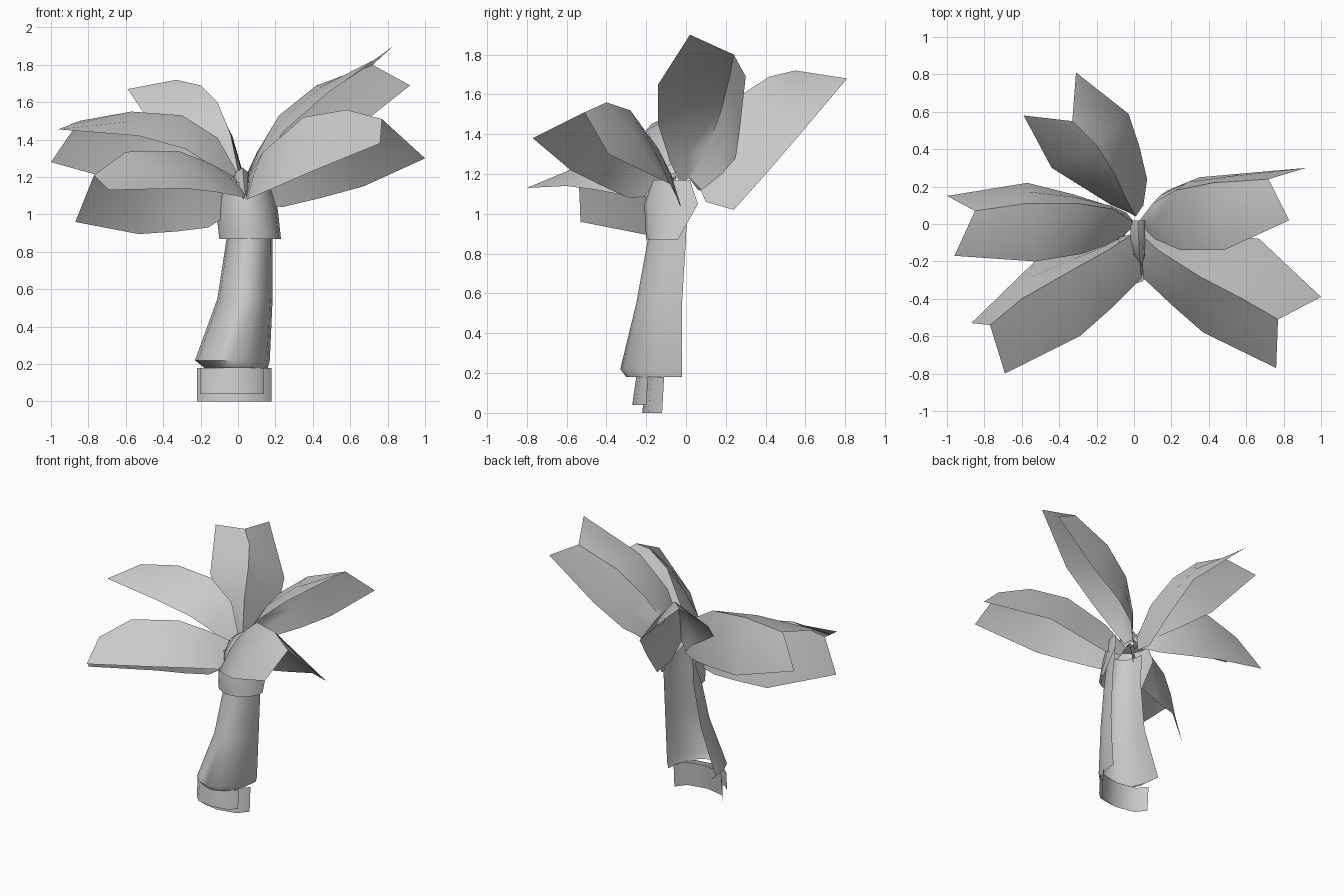
import bpy, math
from mathutils import Vector

grey = bpy.data.materials.new("matte_grey")
grey.diffuse_color = (0.6, 0.6, 0.6, 1)


def grid_object(name, rows, angle=50):
    """Skin a grid of points (rows of equal length) as one sheet."""
    n = len(rows[0])
    verts = [tuple(p) for r in rows for p in r]
    faces = [(i * n + j, i * n + j + 1, (i + 1) * n + j + 1, (i + 1) * n + j)
             for i in range(len(rows) - 1) for j in range(n - 1)]
    mesh = bpy.data.meshes.new(name)
    mesh.from_pydata(verts, [], faces)
    mesh.materials.append(grey)
    ob = bpy.data.objects.new(name, mesh)
    bpy.context.collection.objects.link(ob)
    bpy.ops.object.select_all(action='DESELECT')
    ob.select_set(True)
    bpy.context.view_layer.objects.active = ob
    bpy.ops.object.shade_smooth_by_angle(angle=math.radians(angle))
    return ob


def leaf(name, left, spine, right, bulge=0.025):
    """Folded leaf: two edges and a ridge, with slightly arched halves."""
    rows = []
    for i, (a, s, b) in enumerate(zip(left, spine, right)):
        a, s, b = Vector(a), Vector(s), Vector(b)
        k = bulge if 0 < i < len(spine) - 1 else 0
        ma, mb = (a + s) / 2, (b + s) / 2
        ma += ((a - b).normalized() + Vector((0, 0, 1))) * k
        mb += ((b - a).normalized() + Vector((0, 0, 1))) * k
        rows.append((b, mb, s, ma, a))
    return grid_object(name, rows, 65)


def shell(name, rings, segs=8):
    """Half tube open at the back; ring = (z, x_min, x_max, y_front, y_back)."""
    rows = []
    for z, x0, x1, yf, yb in rings:
        row = []
        for k in range(segs + 1):
            t = math.pi * k / segs
            row.append(((x0 + x1) / 2 - (x1 - x0) / 2 * math.cos(t),
                        yb + (yf - yb) * math.sin(t), z))
        rows.append(row)
    return grid_object(name, rows)


# Trunk, collar and the two bent strips under the trunk
shell("trunk", [(0.18, -0.18, 0.16, -0.30, -0.02), (0.22, -0.23, 0.17, -0.33, -0.02),
                (0.55, -0.11, 0.185, -0.25, -0.02), (0.88, -0.06, 0.185, -0.19, 0.0),
                (1.10, -0.06, 0.17, -0.15, 0.01)])
shell("collar", [(0.87, -0.10, 0.23, -0.20, -0.04), (1.05, -0.12, 0.21, -0.21, 0.06),
                 (1.17, -0.11, 0.18, -0.17, 0.02)])
shell("base_strip_front", [(0.04, -0.20, 0.14, -0.27, -0.20), (0.18, -0.20, 0.14, -0.25, -0.19)], 4)
shell("base_strip_back", [(0.00, -0.22, 0.18, -0.22, -0.12), (0.18, -0.22, 0.18, -0.20, -0.11)], 4)

# Leaves: left edge, ridge, right edge from the crown outwards
leaf("leaf_front_right",
     [(0.10, -0.02, 1.05), (0.24, -0.03, 1.04), (0.45, -0.05, 1.09), (0.67, -0.08, 1.15), (1.0, -0.39, 1.30)],
     [(0.03, -0.05, 1.15), (0.13, -0.14, 1.33), (0.35, -0.28, 1.52), (0.58, -0.40, 1.56), (0.77, -0.51, 1.51)],
     [(0.04, -0.15, 1.09), (0.05, -0.29, 1.08), (0.21, -0.44, 1.15), (0.37, -0.58, 1.22), (0.76, -0.77, 1.38)], 0.01)
leaf("leaf_back_right",
     [(0.08, 0.08, 1.12), (0.18, 0.18, 1.20), (0.35, 0.25, 1.28), (0.58, 0.27, 1.42), (0.92, 0.30, 1.69)],
     [(0.03, 0.02, 1.18), (0.10, 0.11, 1.33), (0.22, 0.18, 1.53), (0.42, 0.22, 1.69), (0.72, 0.24, 1.80)],
     [(0.06, -0.03, 1.16), (0.11, -0.08, 1.26), (0.25, -0.14, 1.45), (0.48, -0.14, 1.65), (0.83, 0.02, 1.90)], 0.01)
leaf("leaf_back_left",
     [(-0.06, 0.08, 1.15), (-0.12, 0.10, 1.22), (-0.28, 0.20, 1.33), (-0.44, 0.30, 1.45), (-0.59, 0.58, 1.67)],
     [(0.01, 0.04, 1.19), (-0.04, 0.13, 1.43), (-0.11, 0.28, 1.60), (-0.20, 0.42, 1.69), (-0.33, 0.55, 1.72)],
     [(0.05, 0.10, 1.06), (0.07, 0.24, 1.02), (0.03, 0.41, 1.21), (-0.03, 0.59, 1.42), (-0.31, 0.81, 1.68)], 0.01)
leaf("leaf_left",
     [(-0.05, -0.06, 1.17), (-0.14, -0.11, 1.26), (-0.28, -0.16, 1.35), (-0.53, -0.20, 1.42), (-0.96, -0.17, 1.455)],
     [(0.01, 0.0, 1.20), (-0.11, 0.08, 1.41), (-0.30, 0.11, 1.53), (-0.57, 0.11, 1.55), (-0.85, 0.07, 1.50)],
     [(-0.04, 0.06, 1.12), (-0.14, 0.10, 1.11), (-0.33, 0.16, 1.13), (-0.57, 0.22, 1.16), (-1.0, 0.15, 1.28)], 0.01)
leaf("leaf_front_left",
     [(0.03, -0.14, 1.12), (0.04, -0.29, 1.09), (-0.12, -0.45, 1.12), (-0.29, -0.60, 1.14), (-0.69, -0.80, 1.13)],
     [(0.0, -0.05, 1.19), (-0.14, -0.14, 1.27), (-0.32, -0.24, 1.34), (-0.60, -0.40, 1.335), (-0.77, -0.54, 1.21)],
     [(-0.08, -0.07, 0.98), (-0.16, -0.11, 0.93), (-0.32, -0.15, 0.91), (-0.53, -0.20, 0.895), (-0.87, -0.53, 0.96)], 0.01)

# Small drooping bud at the crown
leaf("crown_bud",
     [(0.06, 0.02, 1.22), (0.06, -0.08, 1.20), (0.06, -0.16, 1.13), (0.05, -0.20, 1.08)],
     [(0.02, 0.02, 1.25), (0.025, -0.08, 1.25), (0.03, -0.19, 1.18), (0.04, -0.22, 1.11)],
     [(-0.02, 0.02, 1.22), (-0.02, -0.08, 1.20), (0.0, -0.16, 1.13), (0.03, -0.20, 1.08)], 0.006)
